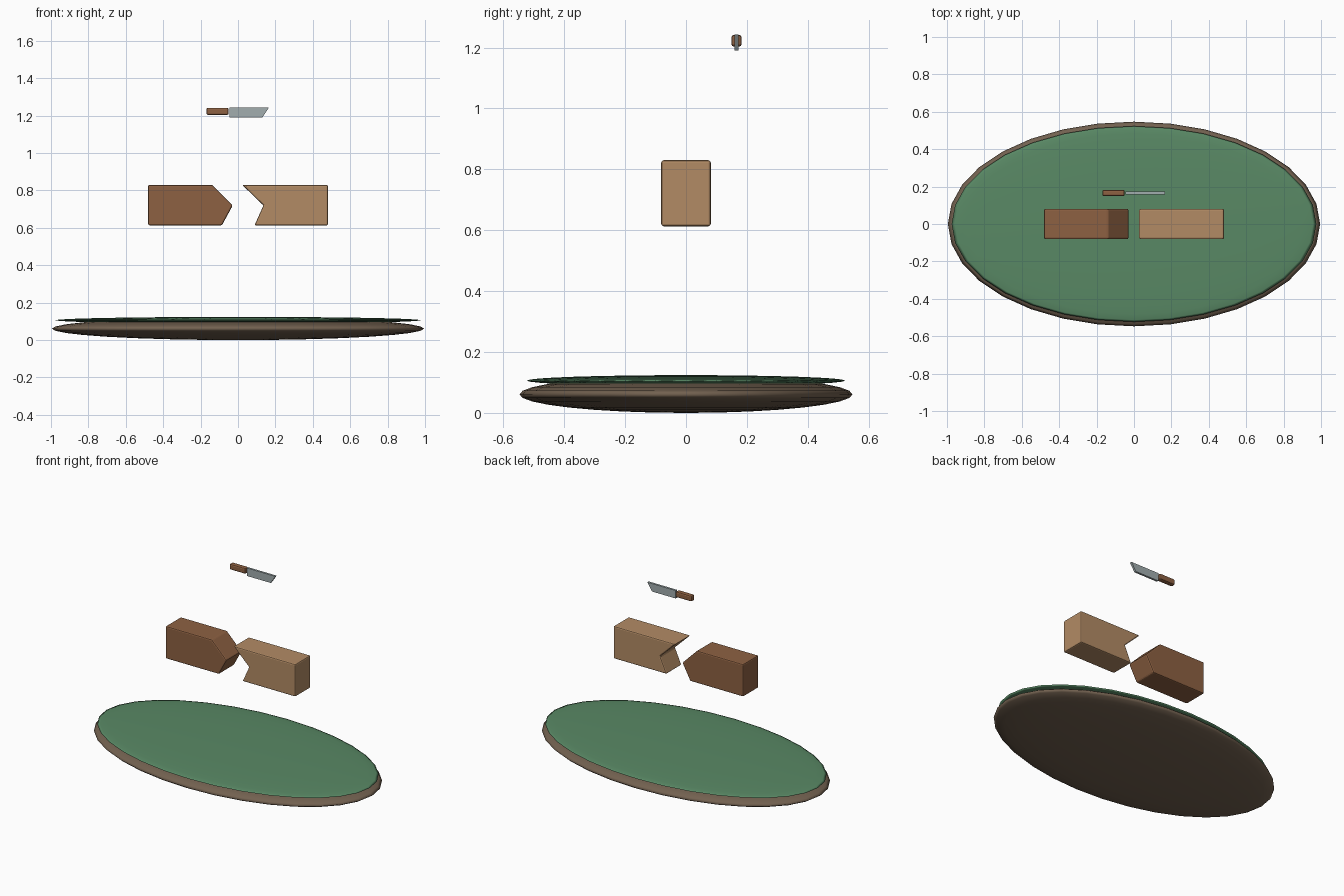
import bpy, bmesh

if "Cube" in bpy.data.objects:
    bpy.data.objects.remove(bpy.data.objects["Cube"])


def material(name, rgb):
    m = bpy.data.materials.new(name)
    m.diffuse_color = (*rgb, 1)
    m.use_nodes = True
    m.node_tree.nodes["Principled BSDF"].inputs["Base Color"].default_value = m.diffuse_color
    return m


DARK = material("dark_base", (0.17, 0.12, 0.08))
GREEN = material("green_top", (0.10, 0.25, 0.13))
BROWN = material("brown_wood", (0.27, 0.12, 0.055))
TAN = material("light_wood", (0.45, 0.26, 0.13))
STEEL = material("steel", (0.36, 0.42, 0.43))


def disc(name, z, radii, mat):
    """Flattened smooth ellipsoid."""
    bpy.ops.mesh.primitive_uv_sphere_add(segments=32, ring_count=16, location=(0, 0, z))
    ob = bpy.context.object
    ob.name = name
    ob.scale = radii
    bpy.ops.object.transform_apply(location=False, rotation=False, scale=True)
    bpy.ops.object.shade_smooth()
    ob.data.materials.append(mat)


def slab(name, profile, y, depth, mat, bevel=0.0, segments=2):
    """Front (x, z) profile extruded along y, with optional rounded edges."""
    bm = bmesh.new()
    face = bm.faces.new([bm.verts.new((x, y - depth / 2, z)) for x, z in profile])
    ext = bmesh.ops.extrude_face_region(bm, geom=[face])
    moved = [v for v in ext["geom"] if isinstance(v, bmesh.types.BMVert)]
    bmesh.ops.translate(bm, verts=moved, vec=(0, depth, 0))
    bmesh.ops.recalc_face_normals(bm, faces=bm.faces)
    me = bpy.data.meshes.new(name)
    bm.to_mesh(me)
    bm.free()
    ob = bpy.data.objects.new(name, me)
    bpy.context.collection.objects.link(ob)
    me.materials.append(mat)
    if bevel:
        mod = ob.modifiers.new("Bevel", "BEVEL")
        mod.width = bevel
        mod.segments = segments


# Oval stand with a green top layer
disc("base_disc", 0.061, (0.995, 0.547, 0.061), DARK)
disc("green_top", 0.106, (0.975, 0.523, 0.018), GREEN)

# Two timbers with matching pointed and notched ends
slab("pointed_timber", [(-0.48, 0.613), (-0.086, 0.613), (-0.028, 0.72),
                        (-0.138, 0.83), (-0.48, 0.83)], 0, 0.163, BROWN, 0.008)
slab("notched_timber", [(0.481, 0.613), (0.088, 0.613), (0.136, 0.72),
                        (0.022, 0.83), (0.481, 0.83)], 0, 0.163, TAN, 0.008)

# Hand saw: blade and grip
slab("saw_blade", [(-0.045, 1.19), (0.13, 1.19), (0.165, 1.243),
                   (-0.045, 1.243)], 0.166, 0.014, STEEL)
slab("saw_handle", [(-0.169, 1.203), (-0.05, 1.203), (-0.05, 1.242),
                    (-0.169, 1.242)], 0.166, 0.034, BROWN, 0.009)
